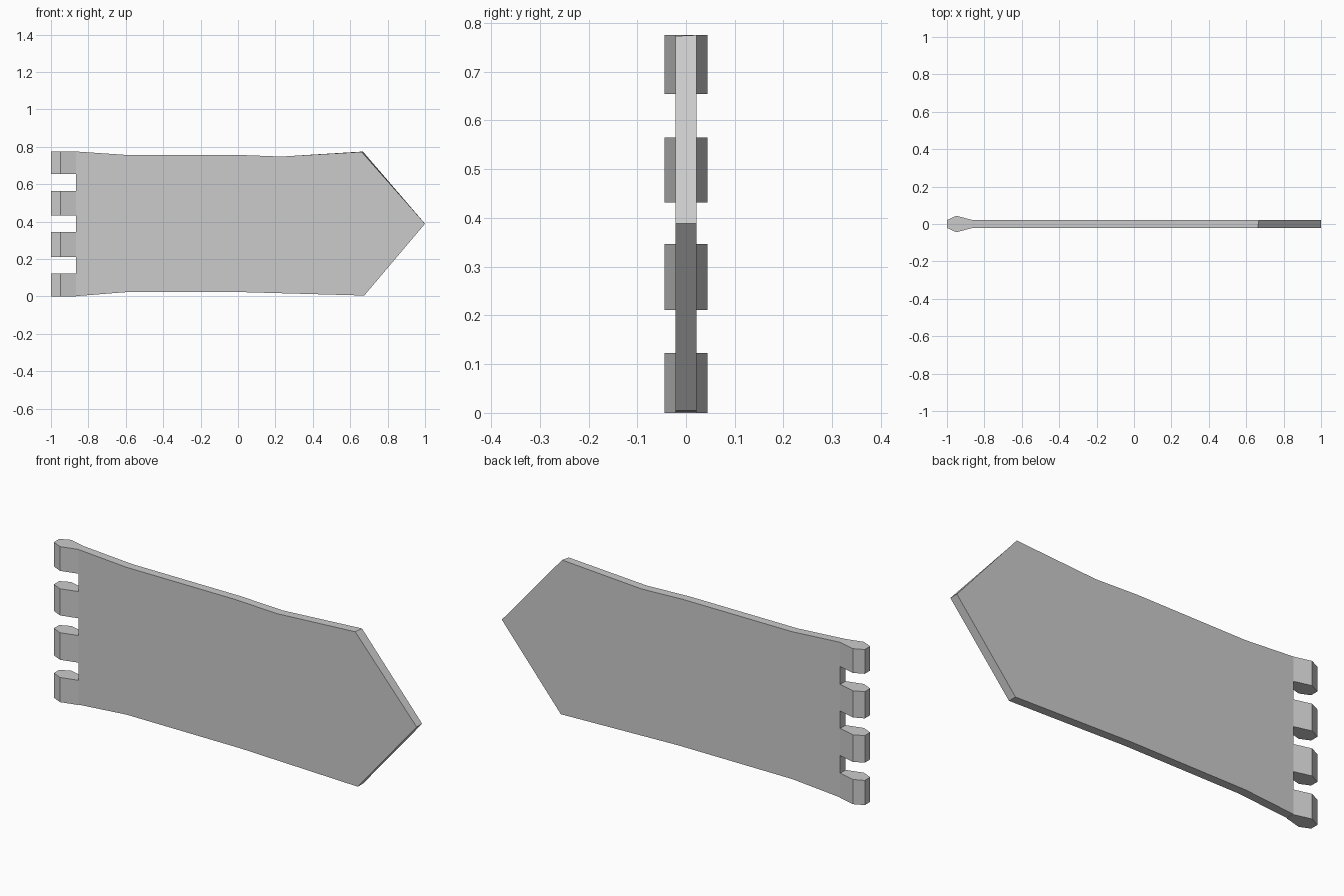
import bpy
import bmesh

old = bpy.data.objects.get("Cube")
if old:
    bpy.data.objects.remove(old, do_unlink=True)

# Single flat grey
grey = bpy.data.materials.new("plain grey")
grey.use_nodes = True
colour = (0.6, 0.6, 0.6, 1)
grey.diffuse_color = colour
grey.node_tree.nodes["Principled BSDF"].inputs["Base Color"].default_value = colour

HALF = 0.0215   # half thickness of the plate
HINGE_X = -0.865


def loft(name, start, end):
    """Solid between two matching outlines."""
    bm = bmesh.new()
    a = [bm.verts.new(p) for p in start]
    b = [bm.verts.new(p) for p in end]
    bm.faces.new(a)
    bm.faces.new(b[::-1])
    for i in range(len(a)):
        j = (i + 1) % len(a)
        bm.faces.new((a[j], a[i], b[i], b[j]))
    bmesh.ops.recalc_face_normals(bm, faces=bm.faces)
    mesh = bpy.data.meshes.new(name)
    bm.to_mesh(mesh)
    bm.free()
    mesh.materials.append(grey)
    obj = bpy.data.objects.new(name, mesh)
    bpy.context.collection.objects.link(obj)
    return obj


# Pointed plate, with the front shoulder set back slightly from the rear one
outline = [(HINGE_X, 0.002), (-0.6, 0.023), (0.03, 0.023), (0.675, 0.005),
           (1.0, 0.389), (0.668, 0.775), (0.23, 0.748), (0.0, 0.757),
           (-0.6, 0.757), (HINGE_X, 0.775)]
front = [(x, -HALF, z) for x, z in outline]
front[5] = (0.661, -HALF, 0.773)
loft("pointed_plate", front, [(x, HALF, z) for x, z in outline])

# Hinge knuckles: one bulged plan profile at four heights
side = [(HINGE_X, HALF), (-0.95, 0.044), (-1.0, 0.021)]
profile = side + [(x, -y) for x, y in reversed(side)]
spans = [(0, 0.123), (0.211, 0.346), (0.432, 0.565), (0.654, 0.775)]
for n, (low, high) in enumerate(spans, 1):
    loft(f"hinge_knuckle_{n}",
         [(x, y, low) for x, y in profile],
         [(x, y, high) for x, y in profile])
